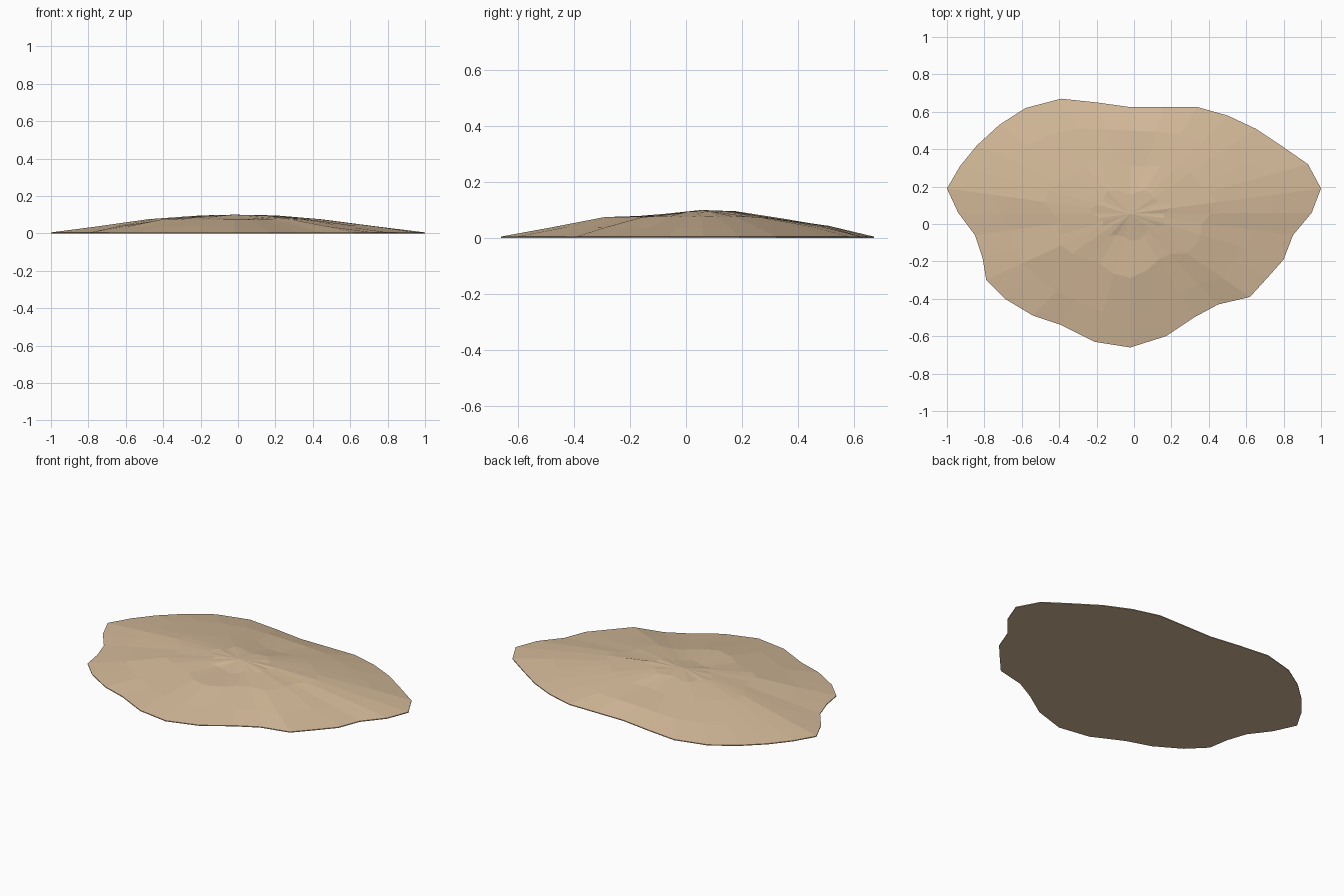
import bpy
import bmesh
from math import sin, cos, atan2
from mathutils import Vector

default_cube = bpy.data.objects.get("Cube")
if default_cube:
    bpy.data.objects.remove(default_cube, do_unlink=True)

# Sand colour
sand = bpy.data.materials.new("sand")
sand.use_nodes = True
sand.diffuse_color = (0.66, 0.49, 0.32, 1)
sand.node_tree.nodes["Principled BSDF"].inputs["Base Color"].default_value = sand.diffuse_color
sand.node_tree.nodes["Principled BSDF"].inputs["Roughness"].default_value = 0.9

# Irregular shoreline, anticlockwise from the model's left tip
outline = [
    (1, .19), (.93, .32), (.80, .41), (.65, .51), (.50, .58), (.34, .625),
    (.16, .625), (-.02, .625), (-.20, .65), (-.39, .67), (-.58, .62),
    (-.72, .53), (-.84, .42), (-.93, .31), (-1, .19), (-.94, .06),
    (-.85, -.06), (-.81, -.18), (-.79, -.30), (-.69, -.40), (-.54, -.49),
    (-.39, -.54), (-.21, -.63), (-.02, -.66), (.17, -.60), (.32, -.50),
    (.45, -.43), (.62, -.39), (.72, -.28), (.80, -.19), (.85, -.06), (.95, .06),
]
peak = Vector((-.02, .055, .10))
rim_height = .005

# Each ring: fraction of the way to the shore, then side, front and back heights
rings = [
    (.20, .096, .080, .095),
    (.46, .079, .075, .066),
    (.76, .038, .038, .045),
]


def terrace_height(angle, side, front, back):
    """Blend the side height into the front or back height around the mound."""
    facing = sin(angle)
    end = back if facing > 0 else front
    return side + (end - side) * facing * facing


def add_ring(bm, fraction, heights=None, flat=rim_height):
    """Add one loop of vertices that follows the shoreline inward."""
    loop = []
    for index, (x, y) in enumerate(outline):
        dx, dy = x - peak.x, y - peak.y
        height, reach = flat, fraction
        if heights:
            angle = atan2(dy, dx)
            height = terrace_height(angle, *heights)
            # gentle wind-worn ripples
            height += .002 * (sin(index * 1.9 + fraction * 9) - 1) * abs(cos(angle))
            reach += .02 * sin(index * 1.3 + fraction * 7)
        loop.append(bm.verts.new((peak.x + dx * reach, peak.y + dy * reach, height)))
    return loop


def bridge(bm, inner, outer):
    """Join two loops with a band of faces."""
    count = len(inner)
    for i in range(count):
        j = (i + 1) % count
        bm.faces.new((inner[i], outer[i], outer[j], inner[j]))


bm = bmesh.new()

# Terraced slopes, thin rim and flat underside
loops = [add_ring(bm, fraction, heights) for fraction, *heights in rings]
loops.append(add_ring(bm, 1))
loops.append(add_ring(bm, 1, flat=0))
for inner, outer in zip(loops, loops[1:]):
    bridge(bm, inner, outer)
bm.faces.new(list(reversed(loops[-1])))

# Fan of faces at the summit
summit = bm.verts.new(peak)
first = loops[0]
for i, vert in enumerate(first):
    bm.faces.new((summit, vert, first[(i + 1) % len(first)]))

bmesh.ops.recalc_face_normals(bm, faces=bm.faces)
mesh = bpy.data.meshes.new("sand_mound")
bm.to_mesh(mesh)
bm.free()
mesh.materials.append(sand)
mound = bpy.data.objects.new("sand_mound", mesh)
bpy.context.collection.objects.link(mound)
